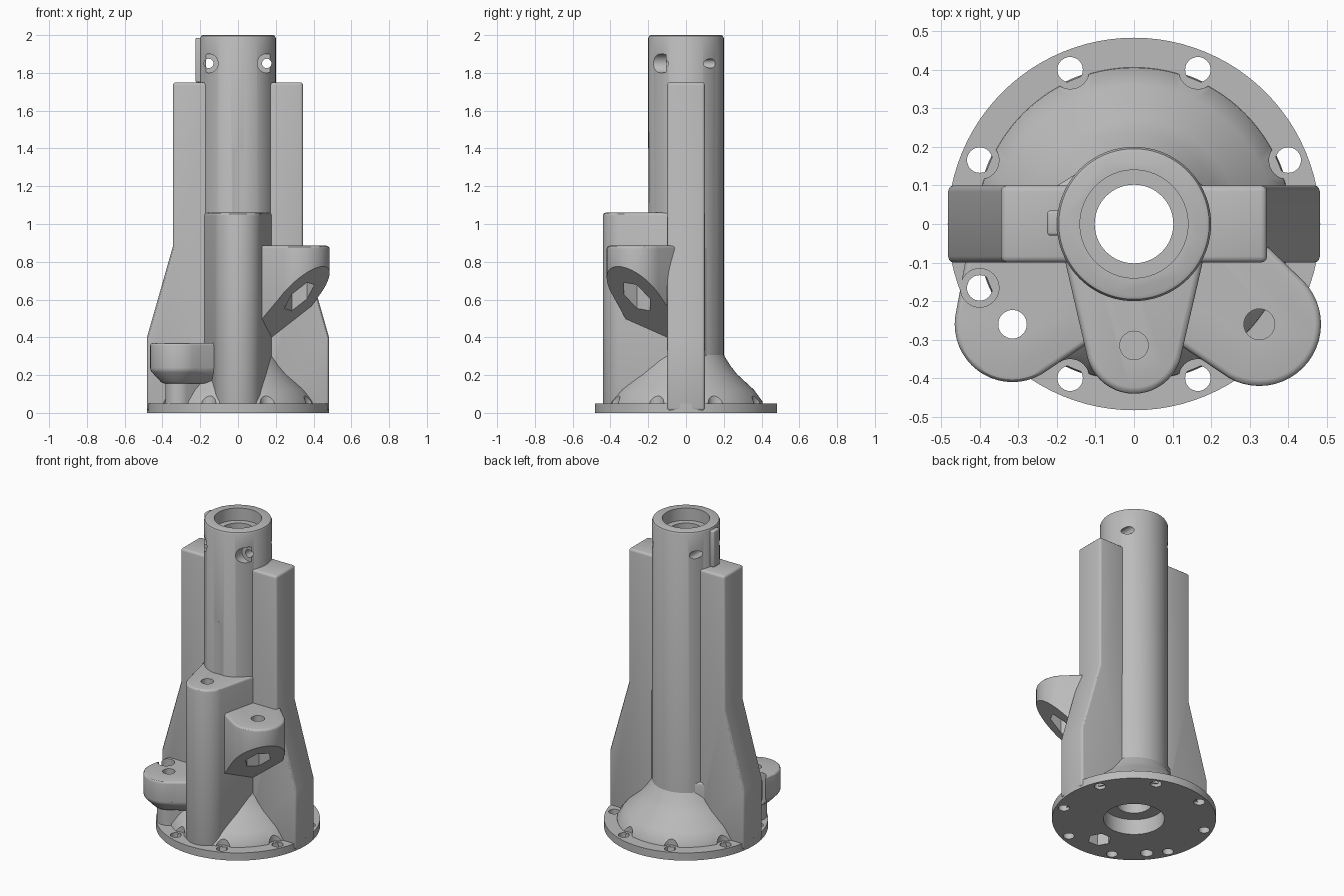
import bpy, bmesh, math
from mathutils import Matrix, Vector

if "Cube" in bpy.data.objects:
    bpy.data.objects.remove(bpy.data.objects["Cube"])

grey = bpy.data.materials.new("plain grey")
grey.use_nodes = True
grey.diffuse_color = (0.5, 0.5, 0.5, 1)
grey.node_tree.nodes["Principled BSDF"].inputs["Base Color"].default_value = (0.5, 0.5, 0.5, 1)


def finish(name, bm, matrix=None):
    bmesh.ops.recalc_face_normals(bm, faces=bm.faces)
    mesh = bpy.data.meshes.new(name)
    if matrix:
        bm.transform(matrix)
    bm.to_mesh(mesh)
    bm.free()
    mesh.materials.append(grey)
    ob = bpy.data.objects.new(name, mesh)
    bpy.context.collection.objects.link(ob)
    return ob


def lathe(name, profile, x=0, y=0, sides=64):
    """Closed solid of revolution from (radius, height) pairs."""
    bm = bmesh.new()
    rings = []
    for r, z in profile:
        rings.append([bm.verts.new((x + r * math.cos(math.tau * i / sides),
                                    y + r * math.sin(math.tau * i / sides), z))
                      for i in range(sides)])
    for a, b in zip(rings, rings[1:]):
        for i in range(sides):
            j = (i + 1) % sides
            bm.faces.new((a[i], a[j], b[j], b[i]))
    bm.faces.new(rings[0])
    bm.faces.new(rings[-1])
    return finish(name, bm)


def hull(name, rings, sides=48):
    """Convex hull around horizontal circles (x, y, z, radius)."""
    bm = bmesh.new()
    for x, y, z, r in rings:
        for i in range(sides):
            a = math.tau * i / sides
            bm.verts.new((x + r * math.cos(a), y + r * math.sin(a), z))
    res = bmesh.ops.convex_hull(bm, input=bm.verts[:])
    inside = {e for e in res["geom_interior"] + res["geom_unused"]
              if isinstance(e, bmesh.types.BMVert)}
    bmesh.ops.delete(bm, geom=list(inside), context="VERTS")
    bmesh.ops.dissolve_limit(bm, angle_limit=0.01, verts=bm.verts[:], edges=bm.edges[:])
    return finish(name, bm)


def prism(name, outline, y0, y1):
    """Extrude an (x, z) outline along y."""
    bm = bmesh.new()
    face = bm.faces.new([bm.verts.new((x, y0, z)) for x, z in outline])
    ext = bmesh.ops.extrude_face_region(bm, geom=[face])
    bmesh.ops.translate(bm, vec=(0, y1 - y0, 0),
                        verts=[v for v in ext["geom"] if isinstance(v, bmesh.types.BMVert)])
    return finish(name, bm)


def apply_modifier(ob, mod):
    bpy.context.view_layer.objects.active = ob
    bpy.ops.object.modifier_apply(modifier=mod.name)


def bevel(ob, width):
    mod = ob.modifiers.new("round", "BEVEL")
    mod.width, mod.segments = width, 3
    mod.limit_method, mod.angle_limit = "ANGLE", math.radians(25)
    apply_modifier(ob, mod)


def cut(ob, cutters):
    for c in cutters:
        mod = ob.modifiers.new("cut", "BOOLEAN")
        mod.operation, mod.solver, mod.object = "DIFFERENCE", "EXACT", c
        apply_modifier(ob, mod)


def y_cylinder(name, x, z, r, y0, y1):
    bm = bmesh.new()
    bmesh.ops.create_cone(bm, cap_ends=True, segments=32, radius1=r, radius2=r, depth=y1 - y0)
    return finish(name, bm, Matrix.Translation((x, (y0 + y1) / 2, z))
                  @ Matrix.Rotation(math.pi / 2, 4, "X"))


# Positions of the three screw points
LOW, HIGH, POST = (-0.315, -0.26), (0.325, -0.26), (0, -0.315)

# Cutters
bore = lathe("bore_cutter", [(0.18, -0.1), (0.18, 0.1), (0.102, 0.1), (0.102, 1.92),
                             (0.14, 1.92), (0.14, 2.1)])
bolts, clearances = [], []
for k in range(8):
    a = math.radians(22.5 + 45 * k)
    x, y = 0.433 * math.cos(a), 0.433 * math.sin(a)
    bolts.append(lathe("bolt_cutter", [(0.033, -0.1), (0.033, 0.1)], x, y, 32))
    clearances.append(lathe("clearance_cutter", [(0.05, 0.049), (0.05, 0.55)], x, y, 32))
low_hole = lathe("low_hole_cutter", [(0.037, -0.1), (0.037, 0.6)], *LOW, 32)
high_hole = lathe("high_hole_cutter", [(0.04, 0.5), (0.04, 1)], *HIGH, 32)
high_nut = lathe("high_nut_cutter", [(0.08, 0.3), (0.08, 0.76)], *HIGH, 6)
post_hole = lathe("post_hole_cutter", [(0.037, 0.8), (0.037, 1.2)], *POST, 32)
post_nut = lathe("post_nut_cutter", [(0.07, -0.1), (0.07, 0.3)], *POST, 6)
driver = lathe("driver_cutter", [(0.122, 1.0), (0.122, 1.4)], *POST)
pins = []
for x in (-0.155, 0.152):
    pins.append(y_cylinder("pin_cutter", x, 1.85, 0.025, -0.3, 0.3))
    pins.append(y_cylinder("pin_head_cutter", x, 1.85, 0.05, -0.3, -0.105))
bm = bmesh.new()
bmesh.ops.create_cube(bm, size=1)
slope = finish("slope_cutter", bm, Matrix.Rotation(math.atan2(HIGH[1], HIGH[0]), 4, "Z")
               @ Matrix.Translation((0.754, 0, 0.246)) @ Matrix.Rotation(math.pi / 4, 4, "Y"))

parts = []

# Round base flange with eight bolt holes
flange = lathe("base_flange", [(0.483, 0), (0.483, 0.05)], sides=96)
cut(flange, [bore, low_hole, post_nut] + bolts)
parts.append(flange)

# Flared skirt between flange and tube
skirt = lathe("base_skirt", [(0.41, 0.02), (0.405, 0.06), (0.36, 0.122), (0.27, 0.205),
                             (0.235, 0.25), (0.198, 0.31)], sides=96)
cut(skirt, [bore, low_hole, post_nut] + clearances)
parts.append(skirt)

# Main tube
tube = lathe("main_tube", [(0.2, 0.01), (0.2, 1.985), (0.195, 1.996), (0.185, 2)], sides=96)
cut(tube, [bore, driver] + pins)
parts.append(tube)

# Small key at the top of the tube
key = prism("tube_key", [(-0.225, 1.75), (-0.17, 1.75), (-0.17, 1.985), (-0.225, 1.985)],
            -0.03, 0.035)
bevel(key, 0.008)
parts.append(key)

# Two side ribs
for side, label in ((1, "left_rib"), (-1, "right_rib")):
    outline = [(0.13, 0.01), (0.482, 0.01), (0.482, 0.4), (0.345, 0.88),
               (0.345, 1.75), (0.13, 1.75)]
    rib = prism(label, [(side * x, z) for x, z in outline], -0.1, 0.1)
    bevel(rib, 0.016)
    cut(rib, [bore])
    parts.append(rib)

# Tall front post
post = hull("front_post", [(x, y, z, r) for z in (0.01, 1.06)
                           for x, y, r in ((*POST, 0.125), (0, 0, 0.196))])
bevel(post, 0.016)
cut(post, [bore, post_hole, post_nut])
parts.append(post)

# High lug with sloped underside and nut pocket
high = hull("high_lug", [(x, y, z, r) for z in (0.25, 0.885)
                         for x, y, r in ((*HIGH, 0.16), (0, 0, 0.194), (0.25, 0, 0.025))])
bevel(high, 0.016)
cut(high, [slope, bore, high_hole, high_nut])
parts.append(high)

# Low lug with chamfered underside
low_plan = ((*LOW, 0.15), (0, 0, 0.19), (-0.4, -0.06, 0.03))
low = hull("low_lug", [(x, y, z, r) for z in (0.225, 0.37) for x, y, r in low_plan]
           + [(*LOW, 0.155, 0.085), (0, 0, 0.155, 0.15)])
bevel(low, 0.014)
cut(low, [bore, low_hole] + clearances)
parts.append(low)

# Stem below the low lug
stem = hull("low_lug_stem", [(x, y, z, 0.07) for z in (0.02, 0.2)
                             for x, y in (LOW, (-0.24, -0.2))])
cut(stem, [low_hole] + clearances)
parts.append(stem)

# Remove cutters and shade
for ob in list(bpy.data.objects):
    if "_cutter" in ob.name:
        bpy.data.objects.remove(ob)
bpy.ops.object.select_all(action="DESELECT")
for ob in parts:
    ob.select_set(True)
bpy.context.view_layer.objects.active = tube
bpy.ops.object.shade_smooth_by_angle(angle=math.radians(30))
